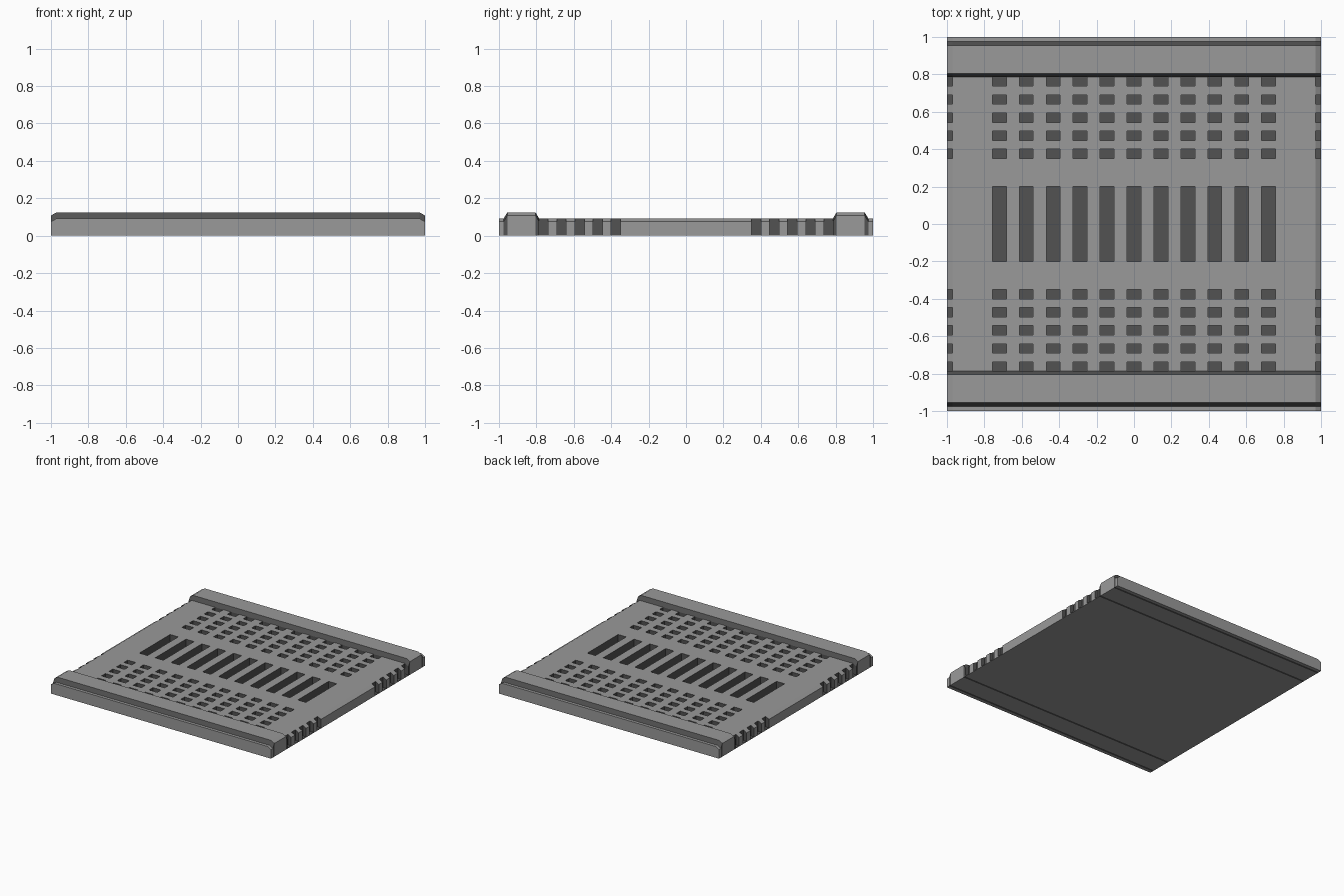
import bpy, bmesh

if "Cube" in bpy.data.objects:
    bpy.data.objects.remove(bpy.data.objects["Cube"])


def material(name, v):
    mat = bpy.data.materials.new(name)
    mat.diffuse_color = (v, v, v, 1)
    mat.use_nodes = True
    mat.node_tree.nodes["Principled BSDF"].inputs["Base Color"].default_value = mat.diffuse_color
    return mat


GREY = material("mid_grey", 0.32)
DARK = material("dark_grey", 0.085)


def finish(name, bm, mats, index=0):
    bmesh.ops.recalc_face_normals(bm, faces=bm.faces[:])
    for f in bm.faces:
        f.material_index = index
    mesh = bpy.data.meshes.new(name)
    bm.to_mesh(mesh)
    bm.free()
    for m in mats:
        mesh.materials.append(m)
    obj = bpy.data.objects.new(name, mesh)
    bpy.context.collection.objects.link(obj)
    return obj


def strip(name, mats, y0, z0, y1, z1):
    """Full-width strip from y0 to y1; top slopes z0 to z1, ends chamfered."""
    bm = bmesh.new()
    rings = []
    for x, drop in ((-1, 0.017), (-0.97, 0), (0.97, 0), (1, 0.017)):
        pts = ((y0, 0), (y1, 0), (y1, z1 - drop), (y0, z0 - drop))
        rings.append([bm.verts.new((x, y, z)) for y, z in pts])
    for a, b in zip(rings, rings[1:]):
        for i in range(4):
            j = (i + 1) % 4
            bm.faces.new((a[i], a[j], b[j], b[i]))
    bm.faces.new(rings[0])
    bm.faces.new(rings[-1])
    return finish(name, bm, mats)


def add_box(bm, x0, x1, y0, y1, z0, z1):
    for v in bmesh.ops.create_cube(bm, size=1)["verts"]:
        v.co.x = x1 if v.co.x > 0 else x0
        v.co.y = y1 if v.co.y > 0 else y0
        v.co.z = z1 if v.co.z > 0 else z0


LOW, TOP = 0.092, 0.125

# Central vented plate
plate = strip("vented_plate", [GREY, DARK], -0.785, LOW, 0.785, LOW)

# Raised rails with dark sloped seams either side and a low outer lip
for s, side in ((-1, "front"), (1, "back")):
    strip(side + "_inner_seam", [DARK], s * 0.785, LOW, s * 0.805, TOP)
    strip(side + "_rail", [GREY], s * 0.805, TOP, s * 0.955, TOP)
    strip(side + "_outer_seam", [DARK], s * 0.955, TOP, s * 0.975, LOW)
    strip(side + "_lip", [GREY], s * 0.975, LOW, s, LOW)

# Vent cutters: long central slots, rows of small holes, side notches
bm = bmesh.new()
FLOOR, ABOVE = 0.005, 0.2
columns = [i * 0.144 for i in range(-5, 6)]
for x in columns:
    add_box(bm, x - 0.037, x + 0.037, -0.2, 0.2, FLOOR, ABOVE)
for s in (-1, 1):
    for row in range(5):
        y = s * (0.376 + row * 0.0965)
        for x in columns:
            add_box(bm, x - 0.037, x + 0.037, y - 0.025, y + 0.025, FLOOR, ABOVE)
        for e in (-1, 1):
            x0, x1 = sorted((e * 0.97, e * 1.1))
            add_box(bm, x0, x1, y - 0.025, y + 0.025, FLOOR, ABOVE)
cutter = finish("vent_cutter", bm, [GREY, DARK], 1)
cutter.hide_render = True
cutter.hide_set(True)

cut = plate.modifiers.new("vents", "BOOLEAN")
cut.operation = "DIFFERENCE"
cut.solver = "EXACT"
cut.object = cutter
